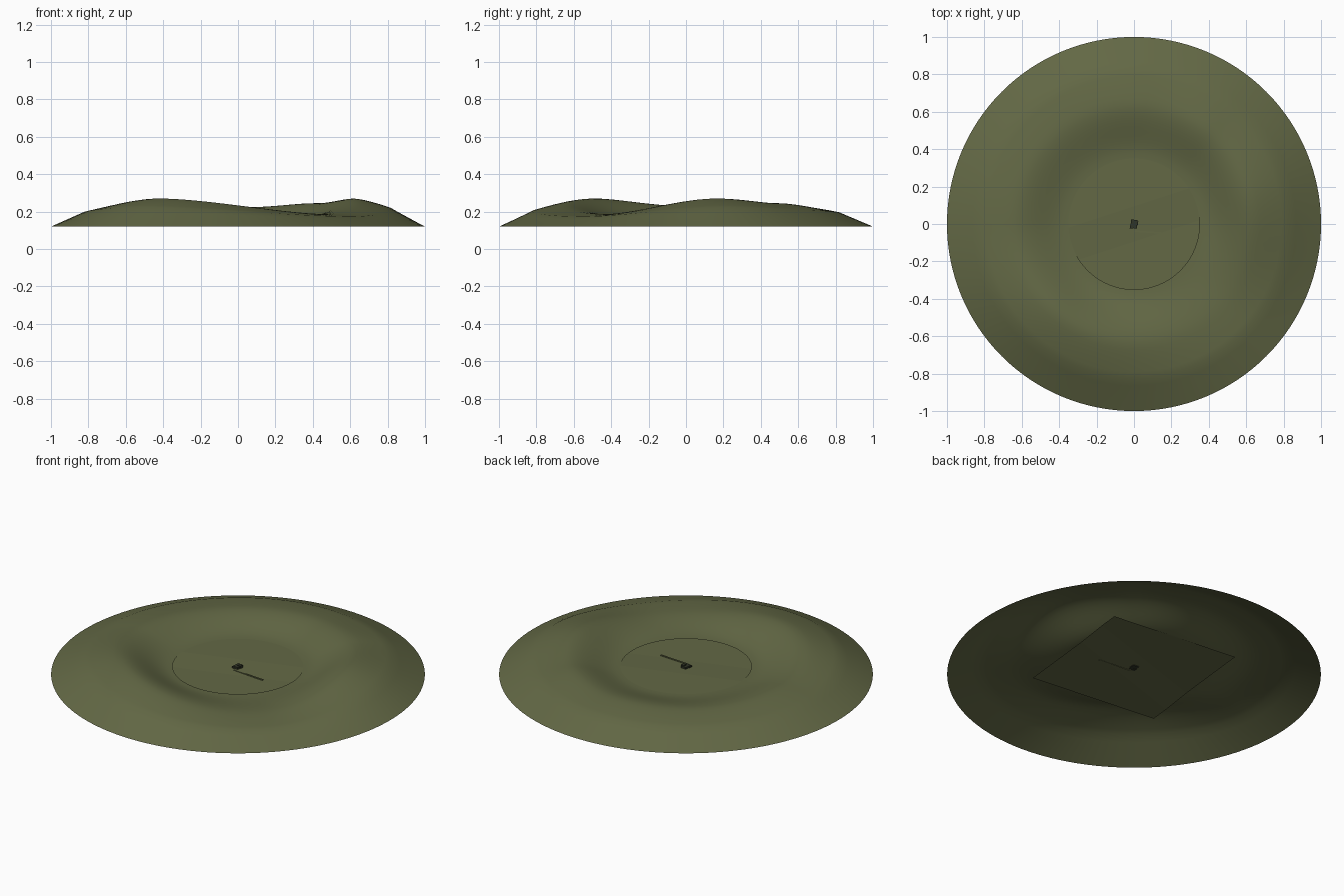
import bpy, bmesh, math
from mathutils import Matrix

cube = bpy.data.objects.get("Cube")
if cube:
    bpy.data.objects.remove(cube, do_unlink=True)


def material(name, color):
    m = bpy.data.materials.new(name)
    m.use_nodes = True
    m.diffuse_color = (*color, 1)
    m.node_tree.nodes["Principled BSDF"].inputs["Base Color"].default_value = (*color, 1)
    return m


olive = material("olive_ground", (0.125, 0.14, 0.06))
dark = material("dark_olive", (0.03, 0.035, 0.02))


def finish(name, bm, mat, smooth=False):
    mesh = bpy.data.meshes.new(name)
    bm.to_mesh(mesh)
    bm.free()
    mesh.materials.append(mat)
    ob = bpy.data.objects.new(name, mesh)
    bpy.context.collection.objects.link(ob)
    if smooth:
        bpy.ops.object.select_all(action="DESELECT")
        ob.select_set(True)
        bpy.context.view_layer.objects.active = ob
        bpy.ops.object.shade_smooth_by_angle(angle=math.radians(40))
    return ob


def ease(t):
    t = min(max(t, 0), 1)
    return t * t * (3 - 2 * t)


# Crest height of the surrounding hills by compass angle
CREST = [(15, .27), (50, .245), (85, .224), (130, .215), (180, .23), (229, .27), (318, .187), (375, .27)]
HOLE, PEAK, SHOULDER, FLOOR, RIM = 0.35, 0.64, 0.82, 0.167, 0.12


def crest(angle):
    a = (angle - 15) % 360 + 15
    for (a0, z0), (a1, z1) in zip(CREST, CREST[1:]):
        if a <= a1:
            return z0 + (z1 - z0) * ease((a - a0) / (a1 - a0))


def hill_height(r, angle):
    top = crest(angle)
    shoulder = 0.2 + (top - 0.23) * 0.6
    if r <= PEAK:
        return FLOOR + (top - FLOOR) * ease((r - HOLE) / (PEAK - HOLE))
    if r <= SHOULDER:
        return top + (shoulder - top) * ((r - PEAK) / (SHOULDER - PEAK)) ** 1.4
    return shoulder + (RIM - shoulder) * (r - SHOULDER) / (1 - SHOULDER)


# Ring of rolling hills around an open centre
SEG = 128
radii = [HOLE + (PEAK - HOLE) * i / 10 for i in range(10)]
radii += [PEAK + (SHOULDER - PEAK) * i / 6 for i in range(6)]
radii += [SHOULDER + (1 - SHOULDER) * i / 4 for i in range(5)]
bm = bmesh.new()
rings = []
for r in radii:
    ring = []
    for k in range(SEG):
        a = 360 * k / SEG
        c, s = math.cos(math.radians(a)), math.sin(math.radians(a))
        ring.append(bm.verts.new((r * c, r * s, hill_height(r, a))))
    rings.append(ring)
for inner, outer in zip(rings, rings[1:]):
    for k in range(SEG):
        n = (k + 1) % SEG
        bm.faces.new((inner[k], outer[k], outer[n], inner[n]))
finish("hill_ring", bm, olive, True)

# Square ground patch under the opening, with a shallow sloping band across it
bm = bmesh.new()
bmesh.ops.create_grid(bm, x_segments=1, y_segments=1, size=0.39,
                      matrix=Matrix.Rotation(math.radians(-6), 4, "Z"))
slope = (0.31, -0.95, 0)
for offset in (-0.09, 0.09):
    bmesh.ops.bisect_plane(bm, geom=bm.verts[:] + bm.edges[:] + bm.faces[:],
                           plane_co=(slope[0] * offset, slope[1] * offset, 0), plane_no=slope)
for v in bm.verts:
    d = v.co.x * slope[0] + v.co.y * slope[1]
    v.co.z = 0.162 - 0.004 * min(max(d / 0.09, -1), 1)
finish("ground_patch", bm, olive)


def box(name, center, size, mat, turn=-6):
    bm = bmesh.new()
    bmesh.ops.create_cube(bm, size=1, matrix=Matrix.Diagonal((*size, 1)))
    ob = finish(name, bm, mat)
    ob.location = center
    ob.rotation_euler.z = math.radians(turn)


# Tiny structures at the centre and a low bank beside them
box("hut_body", (0, 0, 0.166), (0.035, 0.045, 0.014), dark)
box("hut_annex", (0.012, 0.004, 0.168), (0.02, 0.02, 0.018), dark)
box("hut_porch", (-0.012, -0.015, 0.164), (0.02, 0.018, 0.012), dark)
box("low_bank", (0.1, -0.045, 0.16), (0.2, 0.008, 0.006), olive, -4)
